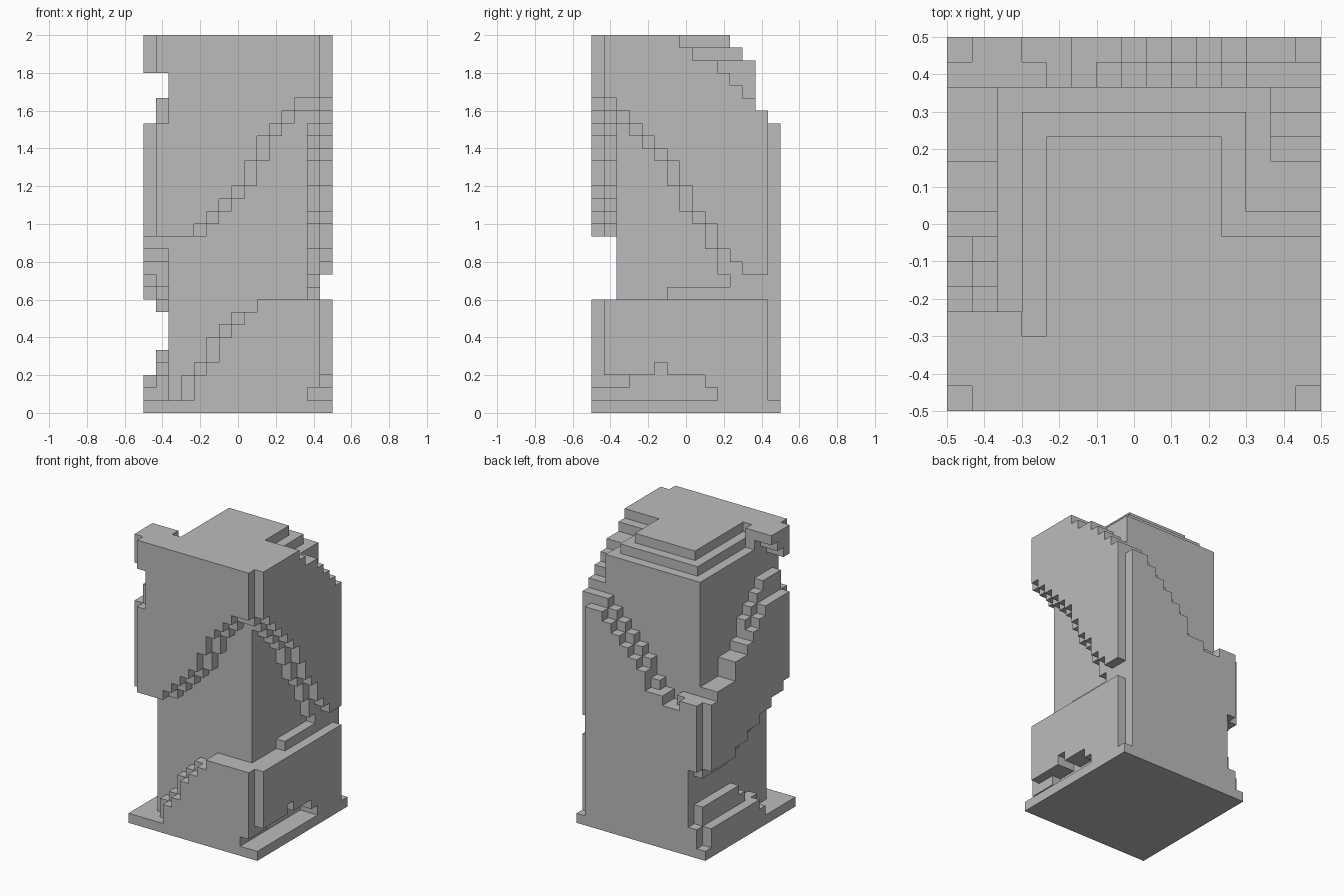
import bpy
import bmesh

cube = bpy.data.objects.get("Cube")
if cube:
    bpy.data.objects.remove(cube, do_unlink=True)

N = 15            # blocks across
H = 30            # blocks high
CELL = 1 / N
LAST = N - 1


def steps(*runs):
    """Expand (value, count) runs into one height per block."""
    return [value for value, count in runs for _ in range(count)]


# Height profiles; index 0 is the outer layer, index 1 the inner layer.
# Front wrap, from right (-x) to left (+x)
front_bottom = [
    [14, 14, 14, 14, 15, 16, 17, 18, 20, 22, 23, 24, 25, 25, 25],
    [14, 14, 14, 14, 14, 15, 16, 17, 18, 20, 22, 23, 24, 24, 24],
]
front_skirt_top = [
    [1, 1, 1, 1, 3, 4, 6, 7, 8] + [9] * 6,
    [1, 1, 1, 3, 4, 6, 7, 8, 8] + [9] * 6,
]
# Back wrap, along x
back_top = [
    steps((16, 3), (15, 2), (16, 2)) + list(range(18, 23)) + [23] * 3,
    steps((16, 4), (15, 1), (16, 1), (17, 1)) + list(range(19, 24)) + [24] * 3,
]
# Side at +x, from front to back
east_top = steps((H, 7), (29, 1), (28, 2)) + [27, 26, 25, 24, 23]
east_bottom = [
    [25, 25, 24, 23, 22, 21, 20, 18, 16, 15, 13, 12, 11, 11, 11],
    [24, 24, 23, 22, 21, 20, 18, 16, 15, 13, 11, 9, 9, 9, 9],
]
east_skirt_bottom = [
    steps((2, 1), (3, 4), (4, 1), (3, 3), (2, 1), (1, 5)),
    steps((2, 3), (3, 2), (4, 1), (3, 3), (2, 1), (1, 5)),
]
# Side at -x, from front to back
west_top = [
    steps((23, 5), (22, 1), (21, 1), (20, 1), (19, 2), (17, 3), (16, 2)),
    steps((25, 4), (24, 1), (23, 1), (22, 1), (20, 1), (19, 2), (17, 3), (16, 2)),
]
west_bottom = [
    steps((14, 2), (13, 2), (12, 2), (11, 2), (10, 2), (9, 5)),
    steps((14, 2), (13, 2), (12, 2), (10, 2), (9, 2), (8, 5)),
]
west_skirt_top = [
    steps((1, 5), (2, 1), (3, 9)),
    steps((1, 5), (3, 2), (4, 1), (5, 7)),
]


def core_top(i, j):
    """Core height with stepped shoulders at the back and sides."""
    shoulder = min(i - 2, 12 - j)
    if j >= 8:
        shoulder = min(shoulder, 12 - i)
    elif j == 7 and i >= 11:
        shoulder = min(shoulder, 1)
    if (i == 2 and j < 4) or (i == 3 and j < 3):
        shoulder = 2
    return min(H, H - 2 + shoulder)


def column(i, j):
    """Solid spans (part, low, high) standing in one column."""
    layer = min(i, j, LAST - i, LAST - j)
    if layer >= 2:
        return [("core", 1, core_top(i, j))]
    if i in (0, LAST) and j in (0, LAST):
        return []
    if i < 2:
        spans = [("right_wrap", west_bottom[layer][j], west_top[layer][j]),
                 ("right_skirt", 1, west_skirt_top[layer][j])]
        if j < 4:
            spans.append(("right_top_flap", max(27, 26 + j), H))
        return spans
    if i == LAST or (i == LAST - 1 and j < 13):
        spans = [("left_wrap", east_bottom[layer][j], east_top[j]),
                 ("left_skirt", east_skirt_bottom[layer][j], 9)]
        if layer == 1 and 6 <= j <= 10:
            spans.append(("left_ledge", 9, 10))
        return spans
    if j < 2:
        return [("front_wrap", front_bottom[layer][i], H),
                ("front_skirt", 1, front_skirt_top[layer][i])]
    return [("back_wrap", 1, back_top[layer][i])]


# Fill the block grid
blocks = {}
for i in range(N):
    for j in range(N):
        for part, low, high in [("base_plate", 0, 1)] + column(i, j):
            for k in range(low, high):
                blocks[i, j, k] = part

stone = bpy.data.materials.new("plain_grey")
stone.use_nodes = True
grey = (0.5, 0.5, 0.5, 1)
stone.diffuse_color = grey
stone.node_tree.nodes["Principled BSDF"].inputs["Base Color"].default_value = grey


def block_faces(cell):
    """Corners of every exposed face of a block, wound outward."""
    for axis in range(3):
        u, v = (axis + 1) % 3, (axis + 2) % 3
        for side in (0, 1):
            near = list(cell)
            near[axis] += 2 * side - 1
            if tuple(near) in blocks:
                continue
            quad = []
            for a, b in ((0, 0), (1, 0), (1, 1), (0, 1)):
                corner = list(cell)
                corner[axis] += side
                corner[u] += a
                corner[v] += b
                quad.append(tuple(corner))
            yield quad if side else quad[::-1]


def build_part(name):
    bm = bmesh.new()
    points = {}
    for cell, part in blocks.items():
        if part != name:
            continue
        for quad in block_faces(cell):
            for x, y, z in quad:
                if (x, y, z) not in points:
                    points[x, y, z] = bm.verts.new(
                        (x * CELL - 0.5, y * CELL - 0.5, z * CELL))
            bm.faces.new([points[p] for p in quad])
    # Merge the flat runs of blocks into single faces
    bmesh.ops.dissolve_limit(bm, angle_limit=0.01,
                             verts=bm.verts[:], edges=bm.edges[:])
    mesh = bpy.data.meshes.new(name)
    bm.to_mesh(mesh)
    bm.free()
    mesh.materials.append(stone)
    bpy.context.collection.objects.link(bpy.data.objects.new(name, mesh))


for part_name in sorted(set(blocks.values())):
    build_part(part_name)
